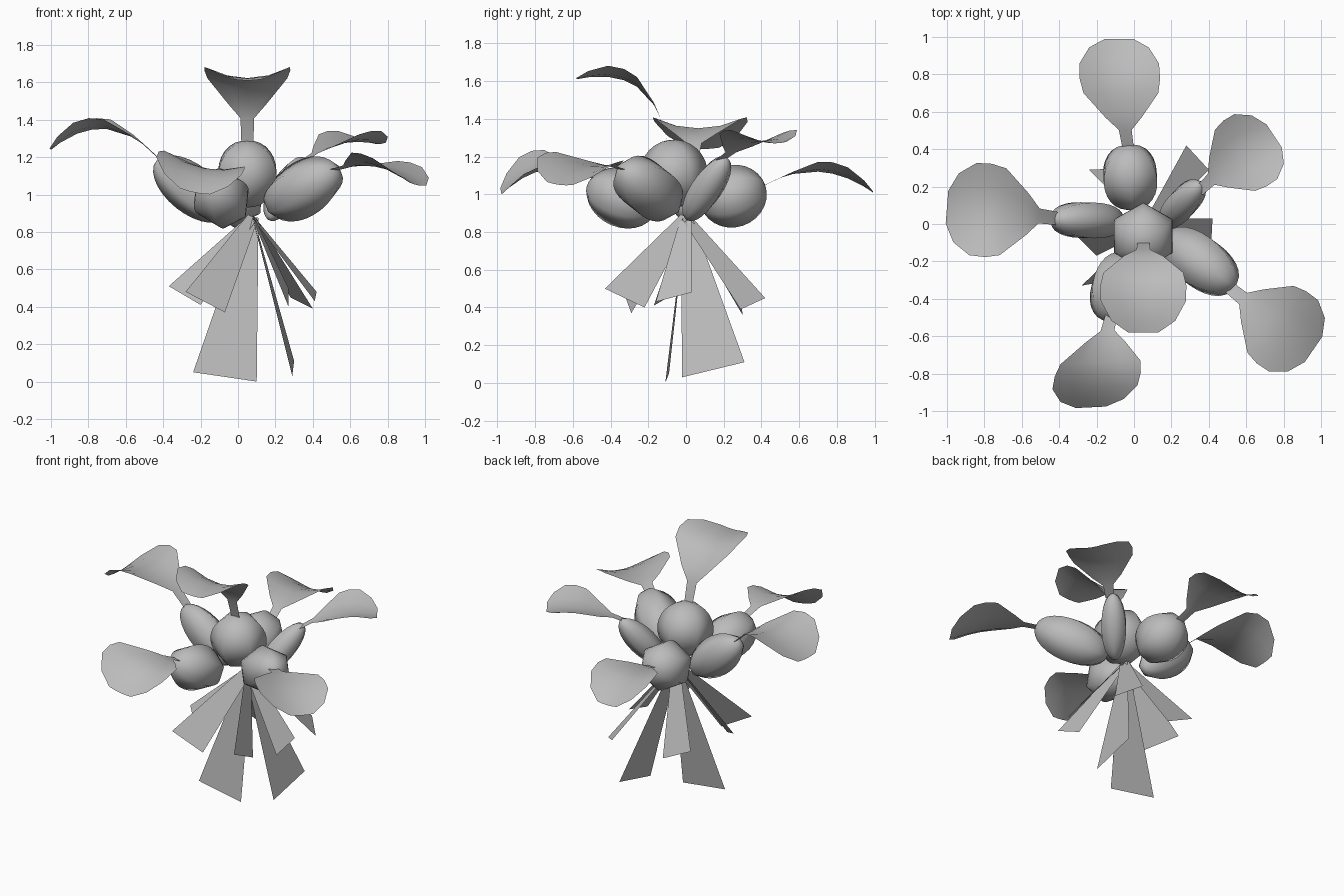
import bpy
import bmesh
from mathutils import Vector

if "Cube" in bpy.data.objects:
    bpy.data.objects.remove(bpy.data.objects["Cube"], do_unlink=True)

GREY = (0.5, 0.5, 0.5, 1)
grey = bpy.data.materials.new("plain grey")
grey.use_nodes = True
grey.diffuse_color = GREY
grey.node_tree.nodes["Principled BSDF"].inputs["Base Color"].default_value = GREY


def finish(name, bm, smooth):
    """Turn a bmesh into a named grey object."""
    mesh = bpy.data.meshes.new(name)
    for face in bm.faces:
        face.smooth = smooth
    bm.to_mesh(mesh)
    bm.free()
    mesh.materials.append(grey)
    part = bpy.data.objects.new(name, mesh)
    bpy.context.scene.collection.objects.link(part)
    return part


def pod(name, centre, axis, length, radius, depth=None):
    """Six-sided rounded pod, stretched along its axis."""
    bm = bmesh.new()
    bmesh.ops.create_uvsphere(bm, u_segments=6, v_segments=14, radius=1)
    part = finish(name + "_pod", bm, True)
    part.location = centre
    part.scale = (radius, depth or radius, length)
    part.rotation_mode = 'QUATERNION'
    part.rotation_quaternion = Vector(axis).to_track_quat('Z', 'Y')


# Leaf outline: position along the leaf and share of the full half width
OUTLINE = [(0, .14), (.17, .16), (.28, .45), (.5, .93), (.63, 1), (.77, .99), (.92, .74), (1, .35)]
ACROSS = (-1, -.5, 0, .5, 1)


def leaf(name, start, middle, end, side, half_width, cup=.06):
    """Cupped spoon-shaped leaf bent along an arc through three points."""
    start, middle, end = Vector(start), Vector(middle), Vector(end)
    control = middle * 2 - (start + end) / 2
    side = Vector(side).normalized()
    bm = bmesh.new()
    rows = []
    for t, share in OUTLINE:
        spine = start * (1 - t) ** 2 + control * (2 * t * (1 - t)) + end * t ** 2
        row = []
        for u in ACROSS:
            raised = Vector((0, 0, cup * (u * share) ** 2))
            row.append(bm.verts.new(spine + side * (u * share * half_width) + raised))
        rows.append(row)
    for low, high in zip(rows, rows[1:]):
        for i in range(len(ACROSS) - 1):
            bm.faces.new((low[i], low[i + 1], high[i + 1], high[i]))
    finish(name + "_leaf", bm, True)


ROOT = Vector((.08, 0, .88))


def blade(name, first, second):
    """Flat blade that widens downwards from the shared root."""
    first, second = Vector(first), Vector(second)
    spread = (second - first).normalized() * .03
    bm = bmesh.new()
    corners = (ROOT - spread, first, second, ROOT + spread)
    bm.faces.new([bm.verts.new(corner) for corner in corners])
    finish(name + "_blade", bm, False)


# Pods around the root
pod("back", (-.02, .25, .99), (-.05, .9, .3), .18, .165)
pod("right", (-.25, .02, 1.03), (-.75, .02, .6), .24, .11, .13)
pod("front", (-.09, -.34, .98), (-.25, -.85, .35), .20, .155)
pod("front_left", (.35, -.2, 1.03), (.75, -.55, .42), .25, .155)
pod("back_left", (.26, .11, 1.03), (.5, .55, .85), .215, .09)
pod("top", (.05, -.065, 1.11), (0, -.15, 1), .18, .18)

# Leaf growing from the tip of each pod
leaf("back", (-.03, .4, 1.04), (-.07, .7, 1.12), (-.08, .99, 1.01), (1, 0, 0), .215)
leaf("right", (-.41, .03, 1.18), (-.7, .065, 1.35), (-1, .09, 1.24), (.08, 1, 0), .25)
leaf("front", (-.12, -.48, 1.08), (-.18, -.74, 1.14), (-.23, -.98, 1.01), (1, .05, -.2), .235)
leaf("front_left", (.51, -.34, 1.13), (.73, -.51, 1.15), (.96, -.67, 1.05), (.55, .8, -.1), .235)
leaf("back_left", (.35, .18, 1.18), (.54, .34, 1.27), (.75, .47, 1.27), (.55, -.83, 0), .21)
leaf("top", (.05, -.1, 1.28), (.05, -.26, 1.57), (.05, -.58, 1.61), (1, 0, 0), .23)

# Blades hanging below
blade("long_front", (-.24, -.09, .05), (.1, -.11, 0))
blade("long_left", (.29, -.02, .03), (.3, .31, .11))
blade("back_left", (.4, .29, .39), (.28, .42, .45))
blade("left", (.41, -.16, .43), (.42, .03, .48))
blade("front_left", (.27, -.43, .5), (.27, -.22, .4))
blade("front_right", (-.28, -.33, .48), (-.07, -.29, .37))
blade("right", (-.37, 0, .51), (-.2, -.17, .41))
blade("back_right", (-.24, .29, .46), (-.03, .3, .36))
